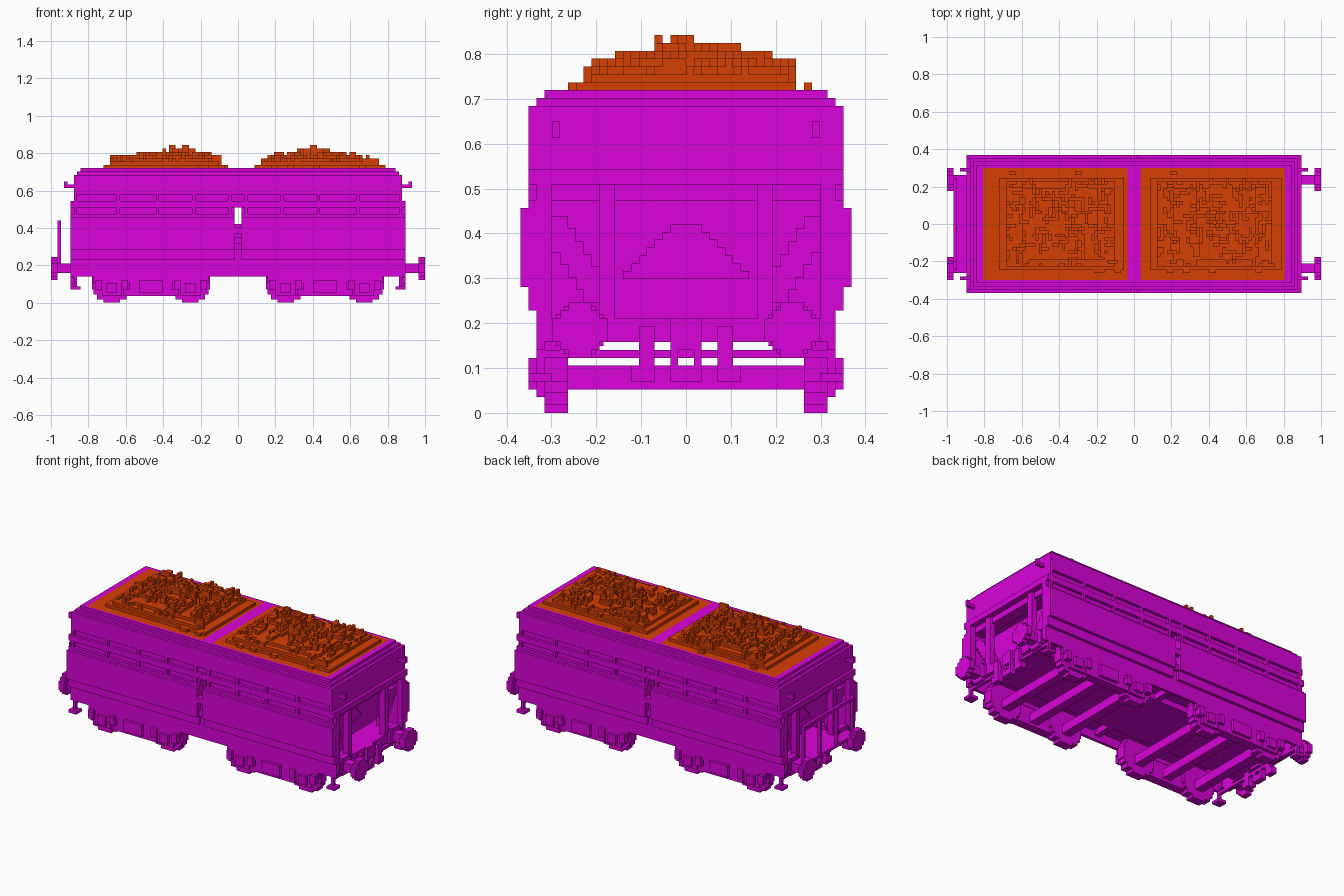
import bpy
import bmesh
import random
from mathutils import Matrix, Vector

UNIT = 1 / 57  # size of one block
random.seed(4)

cube = bpy.data.objects.get("Cube")
if cube:
    bpy.data.objects.remove(cube)


def material(name, colour):
    mat = bpy.data.materials.new(name)
    mat.use_nodes = True
    mat.diffuse_color = colour
    shader = mat.node_tree.nodes["Principled BSDF"]
    shader.inputs["Base Color"].default_value = colour
    return mat


magenta = material("magenta_paint", (0.7, 0.001, 0.7, 1))
orange = material("orange_load", (0.68, 0.05, 0.001, 1))


def part(name, boxes, mirror="", mat=magenta):
    """One object from boxes (x0, x1, y0, y1, z0, z1), in blocks, mirrored over the given axes."""
    bm = bmesh.new()
    signs_x = (1, -1) if "x" in mirror else (1,)
    signs_y = (1, -1) if "y" in mirror else (1,)
    for x0, x1, y0, y1, z0, z1 in boxes:
        for sx in signs_x:
            for sy in signs_y:
                centre = Vector((sx * (x0 + x1), sy * (y0 + y1), z0 + z1)) * UNIT / 2
                size = Vector((x1 - x0, y1 - y0, z1 - z0)) * UNIT
                place = Matrix.Translation(centre) @ Matrix.Diagonal(size).to_4x4()
                bmesh.ops.create_cube(bm, size=1, matrix=place)
    mesh = bpy.data.meshes.new(name)
    bm.to_mesh(mesh)
    bm.free()
    mesh.materials.append(mat)
    obj = bpy.data.objects.new(name, mesh)
    bpy.context.collection.objects.link(obj)
    return obj


def disc(x0, x1, y, z, rows):
    """Blocky round plate facing x: rows of (half width, half height)."""
    return [(x0, x1, y - w, y + w, z - h, z + h) for w, h in rows]


# Upper body with a stepped rim
part("upper_body", [(-50, 50, -19, 19, 29, 39), (-49, 49, -19, 19, 39, 40)])
part("rim_sides", [(-48, 48, 17, 18, 40, 41)], "y")
part("rim_ends", [(46, 48, -17, 17, 40, 41)], "x")
part("rim_divider", [(-2, 2, -17, 17, 40, 41)])
part("end_belts", [(50, 51, -19, 19, 29, 31)], "x")

# Side sheets with two grooved belts
part("upper_side_sheets", [(-50, 50, 19, 20, 33, 39), (-51, 51, 19, 20, 29, 31)], "y")
belt_posts = []
for x in (2, 13, 24, 36, 49):
    for z in (27, 31):
        belt_posts.append((x, x + 1, 19, 20, z, z + 2))
part("belt_posts", belt_posts, "xy")
part("lower_side_sheets", [
    (1, 51, 18, 19, 8, 29),
    (1, 51, 19, 20, 13, 27),
    (1, 51, 20, 21, 16, 26),
], "xy")
part("centre_posts", [(-1, 1, 18, 19, 8, 20), (-1, 1, 19, 20, 16, 18)], "y")
part("centre_latches", [(-1, 1, 19, 21, 21, 23)], "y")

# Hopper bottoms, with a saddle ridge in the gap between them
part("hopper_bottoms", [(1, 41, -18, 18, 11, 29), (1, 41, -11, 11, 9, 11)], "x")
ridge = []
for z in range(9, 24):
    half = 2 + (23 - z) * 1.1
    ridge.append((-1, 1, -half, half, z, z + 1))
part("saddle_ridge", ridge)
gable = [(41, 42, i - 8, 8 - i, 17 + i, 18 + i) for i in range(7)]
part("hopper_saddles", gable, "x")

# Underframe
part("long_sills", [(41, 50, 9, 11, 9, 12)], "xy")
part("end_floors", [(41, 50, -9, 9, 9, 12), (41, 50, 9, 18, 11, 12)], "x")

# End frames: posts, beam, braces, corner ribs
part("end_posts", [(48, 50, 9, 11, 12, 29)], "xy")
part("end_top_beams", [(45, 49, -18, 18, 27, 29)], "x")
braces = [(46, 48, 10 + i, 13 + i, 14 + i * 1.6, 17 + i * 1.6) for i in range(6)]
part("end_braces", braces, "xy")
part("corner_ribs", [(49, 51, 17, 19, 9, 29)], "xy")
part("grab_handles", [(50, 53, 16, 17, 35, 36), (52, 53, 16, 17, 35, 37)], "xy")

# Buffers
buffer_head = disc(55, 57, 13.5, 10.5, ((3.5, 1.5), (2.5, 2.5), (1.5, 3.5)))
buffer_stem = disc(49, 55, 13.5, 10.5, ((1.5, 1.5),))
buffer_base = disc(49, 51, 13.5, 10.5, ((3, 2), (2, 3)))
part("buffers", buffer_head + buffer_stem + buffer_base, "xy")

# Couplings and hoses
part("couplings", [(48, 51, -2, 2, 8, 12), (49, 51, 1, 2, 4, 8),
                   (49, 51, -2, -1, 4, 8), (49, 51, -1, 1, 4, 6)], "x")
part("brake_hoses", [(49, 51, 4, 6, 6, 11), (49, 51, 4, 7, 4, 6)], "xy")
part("coupling_bars", [(49, 50, -18, 18, 7, 8)], "x")

# Corner steps
part("corner_steps", [(49, 50, 18, 19, 5, 9), (48, 51, 17, 20, 4, 5)], "xy")

# Platform and railing on one end
part("end_platform", [(-55, -50, -14, 14, 11, 12)])
railing = [(-55, -54, -14, 14, 24, 25)]
for y in (-14, -5, 4, 13):
    railing.append((-55, -54, y, y + 1, 12, 24))
part("end_railing", railing)

# Bogies: wheels, axles, side frames
wheels, axles, axle_boxes = [], [], []
for x in (14.5, 38.5):
    for w, h in ((2.5, 6), (4.5, 5), (5.5, 3.5), (6, 2)):
        wheels.append((x - w, x + w, 15, 18, 6 - h, 6 + h))
    axles.append((x - 1.5, x + 1.5, -15, 15, 3, 6))
    axle_boxes.append((x - 3, x + 3, 18, 19, 2, 8))
    axle_boxes.append((x - 1.5, x + 1.5, 19, 20, 3, 6))
    for side in (-4, 4):
        axle_boxes.append((x + side - 1, x + side + 1, 18, 20, 4, 7))
part("wheels", wheels, "xy")
part("axles", axles, "x")
part("axle_boxes", axle_boxes, "xy")
part("bogie_frames", [
    (9, 44, 16, 19, 6, 8),
    (18, 35, 16, 19, 2, 4),
    (20, 33, 16, 19, 4, 6),
    (23, 30, 19, 20, 3, 7),
    (9, 44, 17, 18, 8, 9),
], "xy")
part("bogie_bolsters", [(25, 28, -16, 16, 3, 6)], "x")


# Loads: flat fill, stepped mound, loose lumps, a few peaks
def load(name, x0, x1, left, right, peak):
    boxes = [(x0, x1, -17, 17, 40, 41), (left, right, -14, 14, 41, 42)]
    boxes.append((left + 2, right - 3, -13, 13, 42, 43))
    boxes.append((left + 7, right - 8, -11, 11, 43, 44))
    for _ in range(230):
        x = random.randint(left + 2, right - 5)
        y = random.randint(-13, 12)
        away = max(abs(x - peak) / 19, abs(y) / 14)
        top = round(46.4 - 3 * away ** 1.2 + random.uniform(-1, 1))
        wide, deep = random.choice(((1, 1), (2, 1), (1, 2), (3, 1), (1, 3)))
        boxes.append((x, min(x + wide, right), y, min(y + deep, 14), 42, top))
    for height in (46, 47, 47, 48, 48):
        x = peak + random.randint(-5, 4)
        y = random.randint(-4, 3)
        boxes.append((x, x + 2, y, y + 1, 42, height))
    for _ in range(5):
        x = random.randint(x0 + 1, x1 - 3)
        y = random.choice((-15, 15))
        boxes.append((x, x + 2, y, y + 1, 41, 42))
    part(name, boxes, mat=orange)


load("rear_load", -46, -2, -41, -3, -21)
load("forward_load", 2, 46, 5, 45, 22)
